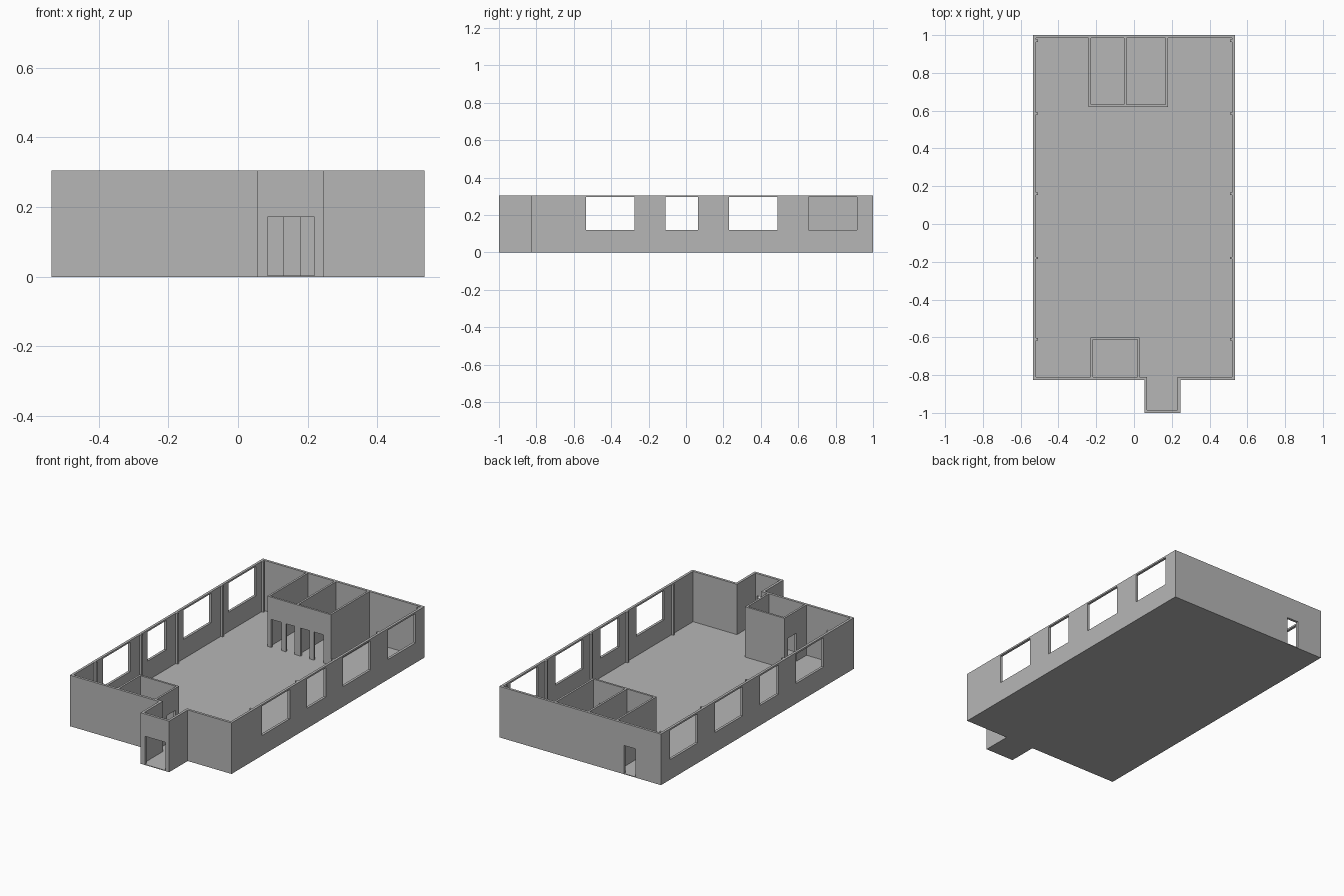
import bpy
import bmesh

cube = bpy.data.objects.get("Cube")
if cube:
    bpy.data.objects.remove(cube, do_unlink=True)

FLOOR, TOP, DOOR = 0.004, 0.305, 0.172
T, THIN = 0.015, 0.012          # outer and inner wall thickness
X, FRONT, BACK = 0.535, -0.825, 1.0
PORCH_L, PORCH_R, PORCH_Y = 0.055, 0.245, -1.0

grey = bpy.data.materials.new("plain grey")
grey.use_nodes = True
grey.diffuse_color = (0.47, 0.47, 0.47, 1)
grey.node_tree.nodes["Principled BSDF"].inputs["Base Color"].default_value = (0.47, 0.47, 0.47, 1)


def finish(name, bm):
    bmesh.ops.recalc_face_normals(bm, faces=bm.faces)
    mesh = bpy.data.meshes.new(name)
    bm.to_mesh(mesh)
    bm.free()
    mesh.materials.append(grey)
    obj = bpy.data.objects.new(name, mesh)
    bpy.context.collection.objects.link(obj)
    return obj


def extrude(bm, offset):
    ret = bmesh.ops.extrude_face_region(bm, geom=bm.faces[:])
    verts = [v for v in ret["geom"] if isinstance(v, bmesh.types.BMVert)]
    bmesh.ops.translate(bm, verts=verts, vec=offset)


def wall(name, axis, start, end, at, thick, openings=()):
    """Upright slab along x or y; openings are (from, to, sill, head)."""
    us = sorted({start, end, *(u for o in openings for u in o[:2])})
    zs = sorted({FLOOR, TOP, *(z for o in openings for z in o[2:])})
    bm = bmesh.new()

    def place(u, z):
        return bm.verts.new((u, at, z) if axis == "x" else (at, u, z))

    grid = [[place(u, z) for z in zs] for u in us]
    for i in range(len(us) - 1):
        for j in range(len(zs) - 1):
            u, z = (us[i] + us[i + 1]) / 2, (zs[j] + zs[j + 1]) / 2
            if not any(a < u < b and c < z < d for a, b, c, d in openings):
                bm.faces.new((grid[i][j], grid[i + 1][j], grid[i + 1][j + 1], grid[i][j + 1]))
    loose = [v for v in bm.verts if not v.link_faces]
    bmesh.ops.delete(bm, geom=loose, context="VERTS")
    extrude(bm, (0, thick, 0) if axis == "x" else (thick, 0, 0))
    bmesh.ops.dissolve_limit(bm, angle_limit=0.01, verts=bm.verts, edges=bm.edges)
    return finish(name, bm)


def door(a, b):
    return (a, b, FLOOR, DOOR)


# Floor slab with the porch tongue
bm = bmesh.new()
outline = [(-X, FRONT), (PORCH_L, FRONT), (PORCH_L, PORCH_Y), (PORCH_R, PORCH_Y),
           (PORCH_R, FRONT), (X, FRONT), (X, BACK), (-X, BACK)]
bm.faces.new([bm.verts.new((x, y, 0)) for x, y in outline])
extrude(bm, (0, 0, FLOOR))
finish("floor", bm)

# Long side walls, four windows each
windows = [(a, b, 0.12, 0.295) for a, b in
           ((-0.535, -0.275), (-0.11, 0.065), (0.23, 0.49), (0.655, 0.915))]
wall("left_wall", "y", FRONT, BACK, X - T, T, windows)
wall("right_wall", "y", FRONT, BACK, -X, T, windows)

# End walls
wall("back_wall", "x", -X + T, X - T, BACK - T, T, [door(-0.367, -0.29)])
wall("front_wall_right", "x", -X + T, PORCH_L + T, FRONT, T)
wall("front_wall_left", "x", PORCH_R - T, X - T, FRONT, T)

# Porch, open to the hall
wall("porch_side_right", "y", PORCH_Y + T, FRONT, PORCH_L, T)
wall("porch_side_left", "y", PORCH_Y + T, FRONT, PORCH_R - T, T)
wall("porch_front", "x", PORCH_L, PORCH_R, PORCH_Y, T, [door(0.085, 0.22)])

# Pair of rooms at the back, two doorways each
ROOM_Y = 0.62
wall("back_rooms_front", "x", -0.24, 0.18, ROOM_Y, THIN,
     [door(-0.215, -0.145), door(-0.118, -0.06), door(-0.02, 0.04), door(0.067, 0.131)])
for name, x in (("side_right", -0.24), ("partition", -0.052), ("side_left", 0.18 - THIN)):
    wall("back_rooms_" + name, "y", ROOM_Y + THIN, BACK - T, x, THIN)

# Small room beside the entrance, a doorway on each side
SMALL_Y = -0.6
wall("front_room_back", "x", -0.23, 0.03, SMALL_Y - THIN, THIN)
for name, x in (("right", -0.23), ("left", 0.03 - THIN)):
    wall("front_room_side_" + name, "y", FRONT + T, SMALL_Y - THIN, x, THIN,
         [door(-0.715, -0.635)])

# Slim columns along the inside of both side walls
for i, y in enumerate((-0.61, -0.18, 0.16, 0.585, 0.97)):
    for side, x in (("left", X - T - 0.013), ("right", -X + T)):
        wall(f"column_{side}_{i + 1}", "y", y - 0.006, y + 0.006, x, 0.013)
